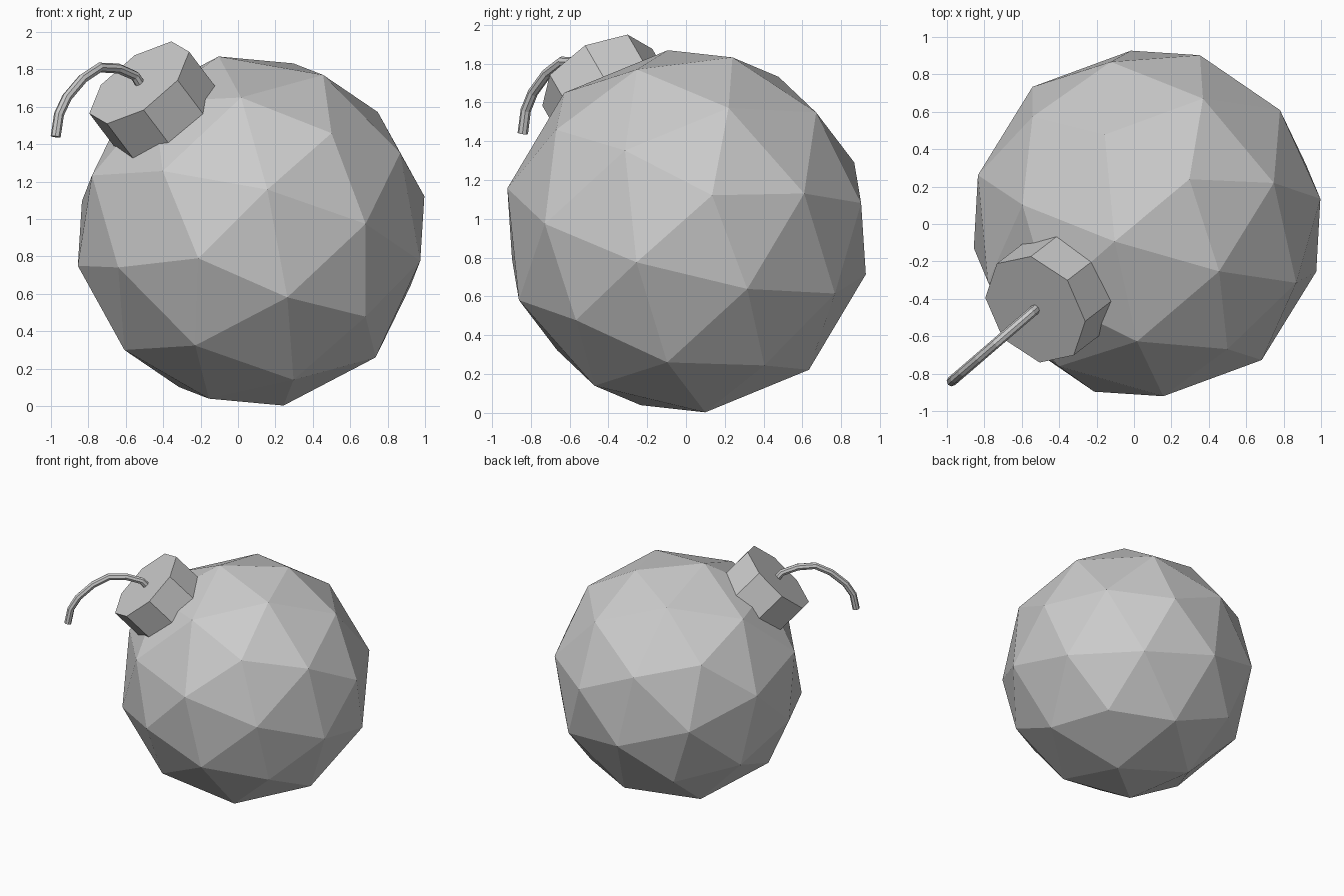
import bpy
from mathutils import Matrix, Vector

if "Cube" in bpy.data.objects:
    bpy.data.objects.remove(bpy.data.objects["Cube"])

# Shared frame: z along the cap axis, x towards a neighbouring sphere corner
centre = Vector((0.07, 0.003, 0.936))
radius = 0.954
axis = Vector((-0.52, -0.40, 0.69)).normalized()
ref = Vector((0.23, 0.24, 0.90))
side = (ref - axis * ref.dot(axis)).normalized()
up = axis.cross(side)
frame = Matrix((side, up, axis)).transposed().to_4x4()


def place(name, distance):
    obj = bpy.context.object
    obj.name = name
    obj.matrix_world = Matrix.Translation(centre + axis * distance) @ frame
    return obj


# Faceted round body
bpy.ops.mesh.primitive_ico_sphere_add(subdivisions=2, radius=radius)
place("body", 0)

# Octagonal cap sitting on a body corner
outer, depth = 1.095, 0.255
bpy.ops.mesh.primitive_cylinder_add(vertices=8, radius=0.32, depth=depth)
place("cap", outer - depth / 2)

# Bent fuse, lying in one upright plane
path = [(-0.505, 1.695), (-0.55, 1.765), (-0.64, 1.805), (-0.74, 1.81),
        (-0.83, 1.75), (-0.915, 1.65), (-0.957, 1.56), (-0.975, 1.44)]
curve = bpy.data.curves.new("fuse", "CURVE")
curve.dimensions = "3D"
curve.bevel_depth = 0.027
curve.bevel_resolution = 2
curve.use_fill_caps = True
spline = curve.splines.new("POLY")
spline.points.add(len(path) - 1)
for point, (x, z) in zip(spline.points, path):
    point.co = (x, -0.45 + 0.86 * (x + 0.52), z, 1)
spline.use_smooth = False
fuse = bpy.data.objects.new("fuse", curve)
bpy.context.collection.objects.link(fuse)
